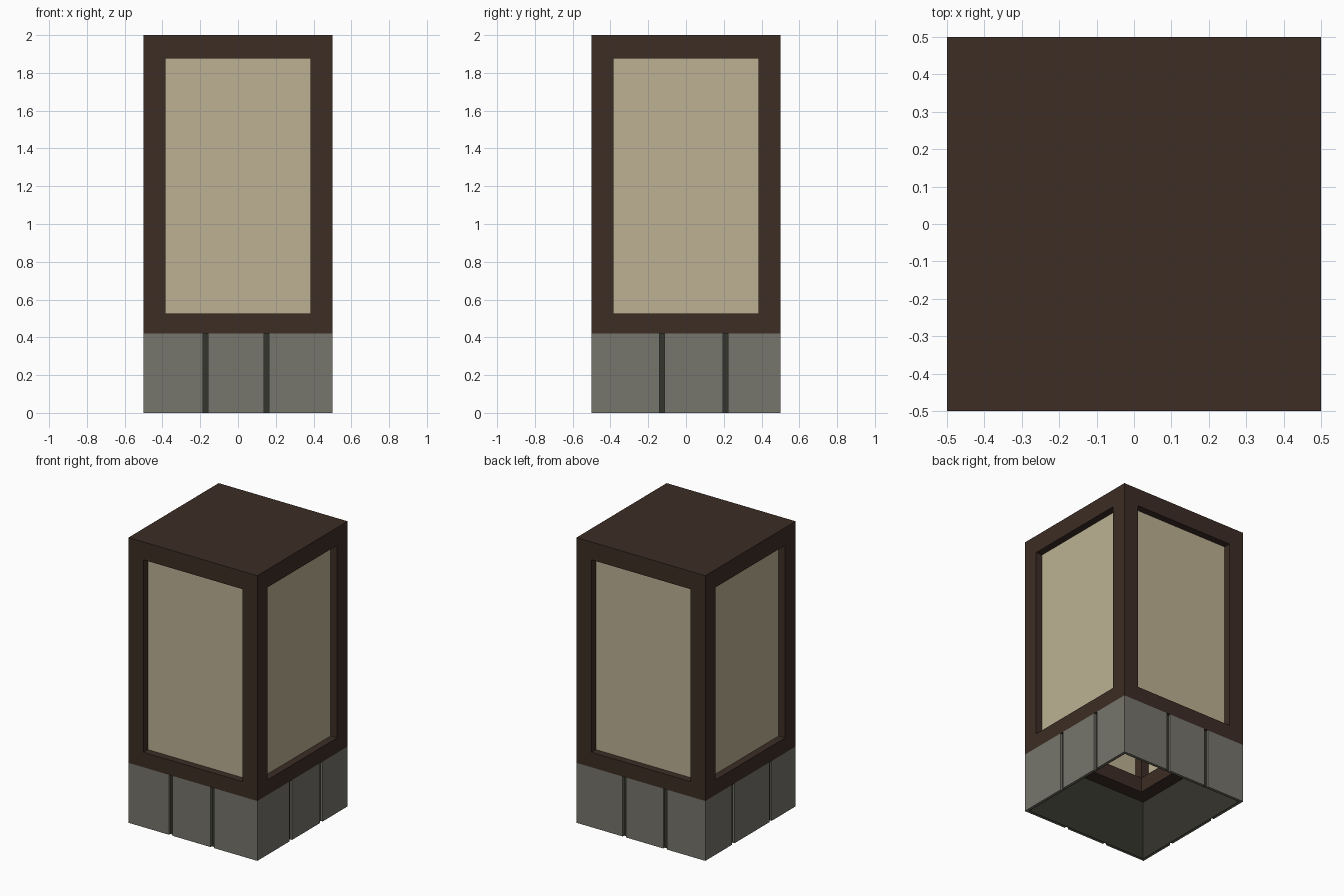
import bpy
import bmesh
import math
from mathutils import Matrix, Vector

cube = bpy.data.objects.get("Cube")
if cube:
    bpy.data.objects.remove(cube, do_unlink=True)


def material(name, rgb):
    mat = bpy.data.materials.new(name)
    mat.use_nodes = True
    mat.diffuse_color = (*rgb, 1)
    mat.node_tree.nodes["Principled BSDF"].inputs["Base Color"].default_value = (*rgb, 1)
    return mat


WOOD = material("dark wood", (0.045, 0.026, 0.018))
PAPER = material("cream paper", (0.51, 0.44, 0.295))
STONE = material("grey stone", (0.18, 0.177, 0.15))
GROUT = material("dark grout", (0.036, 0.035, 0.026))


def box(name, lo, hi, mat, turn=0):
    """Box between two corners, turned by quarter turns about the vertical axis."""
    lo, hi = Vector(lo), Vector(hi)
    size = hi - lo
    bm = bmesh.new()
    bmesh.ops.create_cube(bm, size=1)
    bm.transform(Matrix.Rotation(turn * math.pi / 2, 4, "Z")
                 @ Matrix.Translation((lo + hi) / 2)
                 @ Matrix.Diagonal((*size, 1)))
    mesh = bpy.data.meshes.new(name)
    bm.to_mesh(mesh)
    bm.free()
    mesh.materials.append(mat)
    obj = bpy.data.objects.new(name, mesh)
    bpy.context.collection.objects.link(obj)
    return obj


HALF = 0.5
BEAM = 0.115            # square frame section
INNER = HALF - BEAM
BASE_TOP = 0.42
SILL, LINTEL, TOP = 0.525, 1.875, 2.0
PANEL_DEPTH = 0.05
SLAB = 0.015            # thickness of the stone facing
CORE = HALF - SLAB
SHEET = 0.005
GAP = 0.0135            # half width of a joint

# Joint positions along each side, from its left end to its right end
sides = {
    "front": (-0.172, 0.15),
    "right": (-0.128, 0.21),
    "back": (-0.128, 0.188),
    "left": (-0.19, 0.222),
}

# Roof
box("roof_slab", (-HALF, -HALF, LINTEL), (HALF, HALF, TOP), WOOD)

for turn, (side, joints) in enumerate(sides.items()):
    # Frame: one corner post and one bottom rail per side
    box(f"{side}_post", (-HALF, -HALF, BASE_TOP), (-INNER, -INNER, LINTEL), WOOD, turn)
    box(f"{side}_bottom_rail", (-INNER, -HALF, BASE_TOP), (INNER, -INNER, SILL), WOOD, turn)

    # Recessed window panel
    y = -HALF + PANEL_DEPTH
    box(f"{side}_panel", (-INNER, y, SILL), (INNER, y + SHEET, LINTEL), PAPER, turn)

    # Hollow base wall behind the stones
    box(f"{side}_base_wall", (-CORE, -CORE, 0), (CORE - SHEET, SHEET - CORE, BASE_TOP), GROUT, turn)

    # Stone slabs separated by open joints
    starts = [-HALF] + [j + GAP for j in joints]
    ends = [j - GAP for j in joints] + [CORE]
    for n, (a, b) in enumerate(zip(starts, ends), 1):
        box(f"{side}_stone_{n}", (a, -HALF, 0), (b, -CORE, BASE_TOP), STONE, turn)
